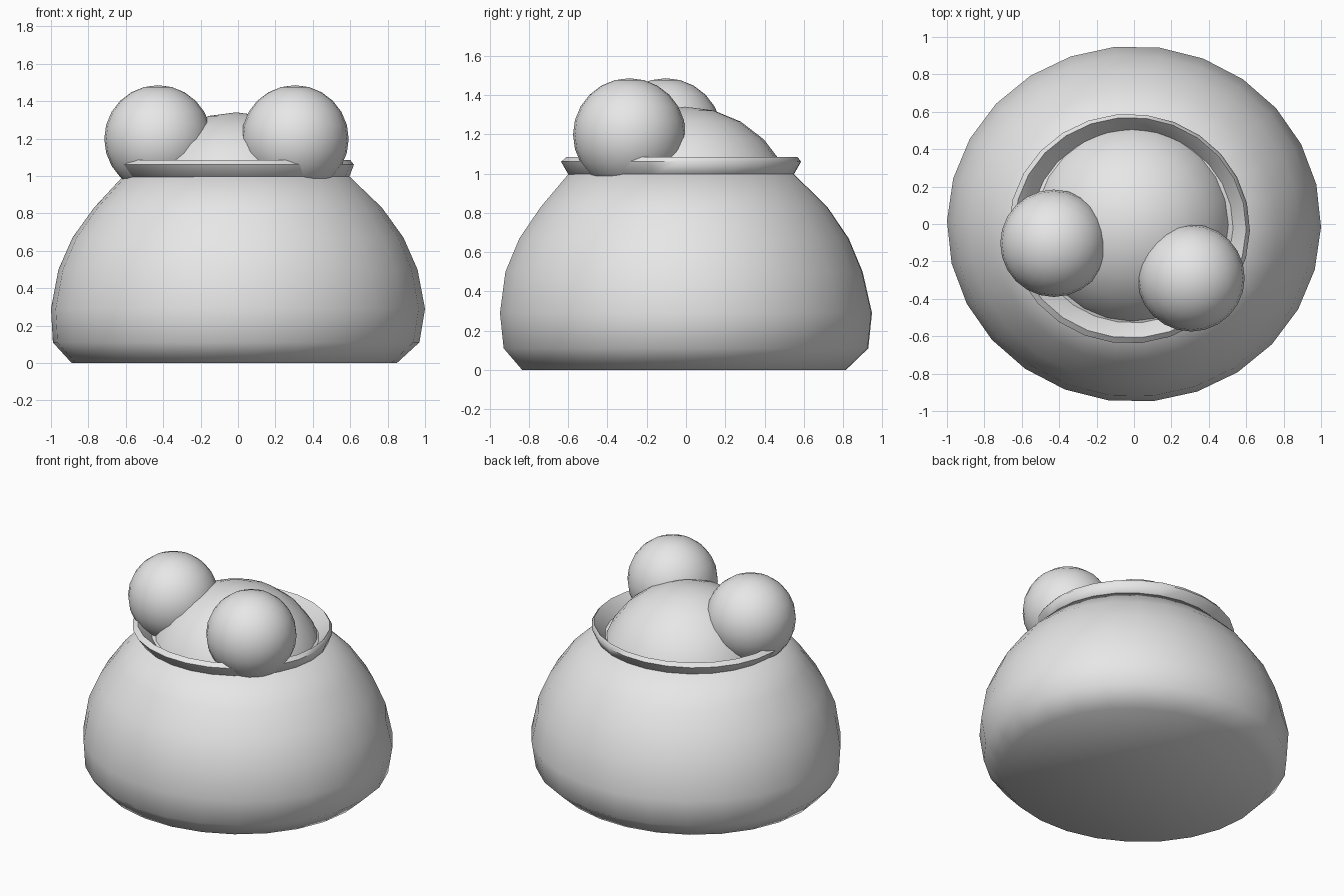
import bpy, bmesh
from math import cos, sin, pi, radians

cube = bpy.data.objects.get("Cube")
if cube:
    bpy.data.objects.remove(cube, do_unlink=True)

SIDES = 26
DEPTH = 0.952          # the pot is slightly narrower front to back

grey = bpy.data.materials.new("plain grey")
grey.diffuse_color = (0.8, 0.8, 0.8, 1)
grey.use_nodes = True
grey.node_tree.nodes["Principled BSDF"].inputs["Base Color"].default_value = (0.8, 0.8, 0.8, 1)


def finish(obj, angle):
    obj.data.materials.append(grey)
    bpy.ops.object.select_all(action="DESELECT")
    obj.select_set(True)
    bpy.context.view_layer.objects.active = obj
    bpy.ops.object.shade_smooth_by_angle(angle=radians(angle))


def lathe(name, rings, closed=False):
    """Skin rings of (radius, height, centre x, centre y)."""
    bm = bmesh.new()
    loops = []
    for r, z, cx, cy in rings:
        angles = [2 * pi * i / SIDES - radians(1) for i in range(SIDES)]
        loops.append([bm.verts.new((cx + r * cos(a), cy + r * DEPTH * sin(a), z)) for a in angles])
    pairs = list(zip(loops, loops[1:]))
    if closed:
        pairs.append((loops[-1], loops[0]))
    for low, high in pairs:
        for i in range(SIDES):
            j = (i + 1) % SIDES
            bm.faces.new((low[i], low[j], high[j], high[i]))
    if not closed:
        bm.faces.new(loops[0][::-1])
        bm.faces.new(loops[-1])
    bmesh.ops.recalc_face_normals(bm, faces=bm.faces)
    mesh = bpy.data.meshes.new(name)
    bm.to_mesh(mesh)
    bm.free()
    obj = bpy.data.objects.new(name, mesh)
    bpy.context.collection.objects.link(obj)
    finish(obj, 60)


def ball(name, centre, radius, segments):
    bpy.ops.mesh.primitive_uv_sphere_add(segments=segments, ring_count=segments // 2,
                                         radius=radius, location=centre)
    obj = bpy.context.object
    obj.name = name
    finish(obj, 60)


# Round bellied body with a flat base
lathe("pot_body", [
    (0.87, 0.0, -0.02, -0.01), (0.98, 0.11, -0.01, 0), (1.0, 0.29, 0, 0),
    (0.96, 0.5, 0, -0.01), (0.885, 0.67, 0, -0.01), (0.77, 0.83, 0, -0.01),
    (0.603, 1.0, -0.01, -0.025)])

# Flared lip around the opening
lathe("pot_rim", [
    (0.603, 0.99, -0.01, -0.025), (0.645, 1.06, -0.025, -0.025),
    (0.62, 1.085, -0.02, -0.02), (0.54, 1.0, -0.01, -0.015),
    (0.52, 0.96, -0.01, -0.015)], closed=True)

# Domed filling in the opening, with two balls resting on it
ball("filling_dome", (-0.01, -0.005, 0.773), 0.567, 24)
ball("right_ball", (-0.428, -0.103, 1.198), 0.287, 24)
ball("left_ball", (0.305, -0.288, 1.198), 0.287, 24)
